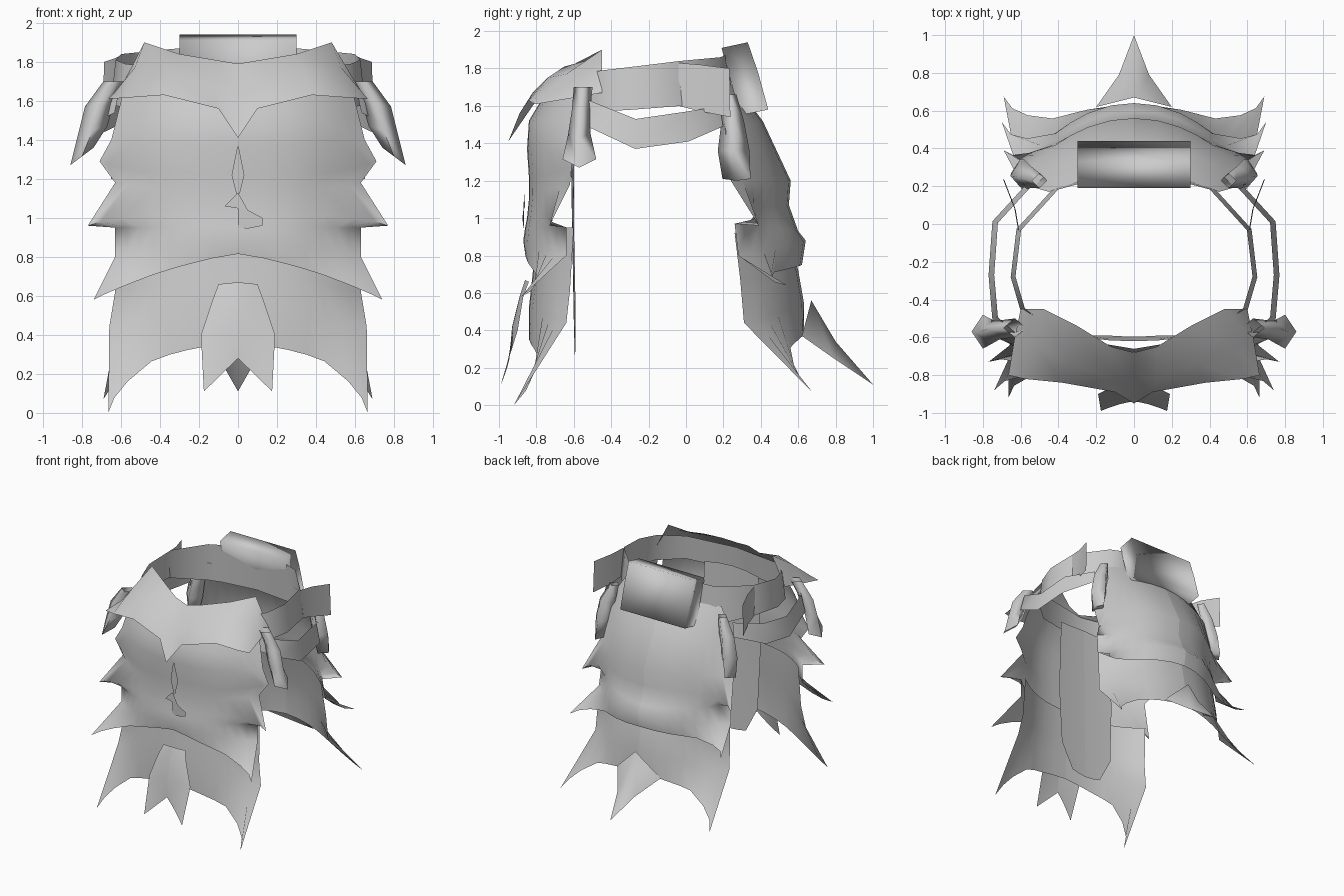
import bpy, math
from mathutils import Vector

grey = bpy.data.materials.new("plain_grey")
grey.diffuse_color = (0.6, 0.6, 0.6, 1)


def add(name, verts, faces, angle=50, outward=True):
    me = bpy.data.meshes.new(name)
    me.from_pydata(verts, [], faces)
    me.materials.append(grey)
    me.update()
    if outward:  # make open sheets face away from the waist axis
        s = sum(p.area * p.normal.dot(Vector((p.center.x, p.center.y + 0.2, 0))) for p in me.polygons)
        if s < 0:
            me.flip_normals()
    ob = bpy.data.objects.new(name, me)
    bpy.context.collection.objects.link(ob)
    bpy.ops.object.select_all(action='DESELECT')
    ob.select_set(True)
    bpy.context.view_layer.objects.active = ob
    bpy.ops.object.shade_smooth_by_angle(angle=math.radians(angle))
    return ob


def grid_faces(rows, cols, wrap=False):
    n = cols if wrap else cols - 1
    return [(r * cols + c, r * cols + (c + 1) % cols,
             (r + 1) * cols + (c + 1) % cols, (r + 1) * cols + c)
            for r in range(rows - 1) for c in range(n)]


def sheet(name, rows, py=2.6, pz=1.6, start=.66, steps=(0, .2, .4, .55, .68, .8, .9, 1)):
    """Curved flap; a row is inner x, centre y, centre z, edge x, y, z and an optional spike tip."""
    for s, side in ((1, "right"), (-1, "left")):
        verts = []
        for x0, yc, zc, xe, ye, ze, *tip in rows:
            for t in steps:
                p = Vector((x0 + (xe - x0) * t,
                            yc + (ye - yc) * t ** py,
                            zc + (ze - zc) * t ** pz))
                if tip:
                    p = p.lerp(Vector(tip[0]), max(0, (t - start) / (1 - start)) ** 1.2)
                verts.append((s * p.x, p.y, p.z))
        add(f"{name}_{side}", verts, grid_faces(len(rows), len(steps)), 80)


def band(name, path, mirror=True, flare=.02):
    """Strip with a slightly wider lower edge; each point is x, y, bottom z, top z."""
    if mirror:
        path = path + [(-x, y, a, b) for x, y, a, b in reversed(path) if x > 0.001]
    k = 1 + flare
    verts = [(x * k, (y + .2) * k - .2, a) for x, y, a, b in path]
    verts += [(x / k, (y + .2) / k - .2, b) for x, y, a, b in path]
    add(name, verts, grid_faces(2, len(path), mirror), 50)


def tassel(name, rings):
    """Flattened hanging tassel; each ring is x, y, z, half depth, half width, outer droop."""
    for s, side in ((1, "right"), (-1, "left")):
        verts = []
        for x, y, z, w, d, k in rings:
            verts += [(s * (x - d), y, z + k), (s * x, y - w, z),
                      (s * (x + d), y, z - k), (s * x, y + w, z)]
        faces = grid_faces(len(rings), 4, True)
        n = len(verts)
        faces.append((n - 4, n - 3, n - 2, n - 1))
        add(f"{name}_{side}", verts, faces, 100)


# front fur flaps with ragged outer edges
sheet("front_flap", [
    (0, -.72, 1.72, .57, -.5, 1.72),
    (0, -.84, 1.52, .62, -.58, 1.52),
    (0, -.85, 1.37, .65, -.60, 1.40),
    (.03, -.84, 1.22, .65, -.61, 1.24, (.71, -.61, 1.29)),
    (0, -.84, 1.10, .63, -.62, 1.18),
    (0, -.85, 1.00, .64, -.64, 1.02, (.77, -.73, .96)),
    (0, -.86, .95, .63, -.64, .95),
    (0, -.87, .88, .63, -.64, .80),
    (0, -.86, .815, .64, -.70, .64, (.74, -.88, .58))], pz=1.3)

# lower front skirt ending in corner spikes
sheet("front_skirt", [
    (0, -.80, .95, .62, -.60, .95),
    (0, -.82, .70, .63, -.62, .62),
    (0, -.84, .52, .66, -.64, .44),
    (0, -.84, .36, .64, -.70, .20, (.665, -.92, 0))])

# forked centre tongue
sheet("front_tongue", [
    (0, -.86, .67, .10, -.84, .66),
    (0, -.89, .58, .13, -.87, .58),
    (0, -.93, .42, .19, -.90, .40),
    (0, -.94, .28, .175, -.99, .11)], pz=1, py=1.5)

# small tab on the front seam
add("front_tab", [(-.07, -.86, 1.06), (0, -.865, 1.13), (.05, -.87, 1.04),
                  (.125, -.875, 1.0), (.125, -.87, .96), (.05, -.87, .945), (0, -.865, .95)],
    [(0, 1, 2), (1, 6, 5, 4, 3, 2)])

# yoke over the front with raised shoulders
half = [
    [(0, -.68, 1.79), (0, -.82, 1.60), (0, -.95, 1.41)],
    [(.12, -.65, 1.81), (.12, -.82, 1.67), (.10, -.89, 1.56)],
    [(.30, -.54, 1.84), (.34, -.74, 1.75), (.38, -.84, 1.63)],
    [(.48, -.45, 1.90), (.53, -.64, 1.77), (.58, -.82, 1.615)],
    [(.60, -.45, 1.67), (.635, -.62, 1.64), (.665, -.80, 1.61)]]
full = [[(-x, y, z) for x, y, z in c] for c in half[:0:-1]] + half
add("front_yoke", [p for c in full for p in c], grid_faces(len(full), 3), 60)

# hanging cloth inside the front
sheet("inner_cloth", [
    (0, -.62, 1.62, .25, -.60, 1.60),
    (0, -.61, 1.0, .27, -.60, 1.0),
    (0, -.60, .45, .25, -.59, .50),
    (0, -.595, .27, .14, -.59, .29)], steps=(0, .5, 1))

# back fur flap
sheet("back_flap", [
    (0, .26, 1.72, .45, .17, 1.70),
    (0, .41, 1.52, .59, .21, 1.47),
    (0, .56, 1.20, .61, .24, 1.20),
    (0, .55, 1.07, .61, .26, 1.06, (.69, .39, .96)),
    (0, .60, .93, .60, .26, .97),
    (0, .64, .88, .61, .28, .80),
    (0, .62, .75, .62, .28, .68, (.70, .54, .64))], py=2.1)

# lower back skirt with corner spikes
sheet("back_skirt", [
    (0, .54, .95, .59, .26, .92),
    (0, .60, .72, .61, .29, .67),
    (0, .63, .55, .62, .31, .44),
    (0, .63, .38, .62, .46, .26, (.69, .675, .07))], py=2.1)

# pointed tail at the back centre
add("back_tail", [(0, .67, .56), (-.2, .62, .37), (-.08, .79, .25), (0, 1, .11),
                  (.08, .79, .25), (.2, .62, .37), (0, .80, .34)],
    [(0, 1, 2, 6), (2, 3, 6), (6, 3, 4), (0, 6, 4, 5)], 80)

# waist belt
band("waist_belt", [
    (0, .24, 1.56, 1.87), (.30, .22, 1.55, 1.87), (.41, .19, 1.55, 1.86),
    (.61, -.03, 1.60, 1.84), (.64, -.28, 1.58, 1.81), (.59, -.45, 1.57, 1.79),
    (.42, -.60, 1.57, 1.77), (0, -.67, 1.56, 1.76)])
for s, side in ((1, "right"), (-1, "left")):
    # looser hip strap
    band(f"hip_strap_{side}", [
        (s * x, y, a, b) for x, y, a, b in (
            (.62, -.60, 1.54, 1.66), (.735, -.50, 1.48, 1.62), (.755, -.27, 1.37, 1.53),
            (.735, .01, 1.41, 1.57), (.57, .19, 1.49, 1.60))], False)
    # loose belt end flaring outward
    band(f"belt_end_{side}", [(s * x, y, a, b) for x, y, a, b in (
        (.61, -.04, 1.60, 1.83), (.63, .08, 1.57, 1.82), (.69, .235, 1.54, 1.80))], False, .005)

# hip tassels, front and back
tassel("front_tassel", [
    (.63, -.55, 1.70, .05, .06, 0), (.71, -.56, 1.58, .05, .075, .01),
    (.745, -.57, 1.45, .06, .075, .02), (.80, -.57, 1.315, .09, .06, .045)])
tassel("back_tassel", [
    (.50, .23, 1.66, .04, .04, 0), (.55, .25, 1.52, .06, .07, 0),
    (.58, .255, 1.36, .085, .075, 0), (.60, .27, 1.21, .075, .05, .01)])

# rounded pouch on the back of the belt
profile = [(.19, 1.91), (.33, 1.94), (.385, 1.78), (.44, 1.58), (.29, 1.55)]
n = len(profile)
verts = [(x, y, z) for x in (-.3, .3) for y, z in profile]
faces = grid_faces(2, n, True) + [tuple(range(n)), tuple(range(2 * n - 1, n - 1, -1))]
add("back_pouch", verts, faces, 100)
